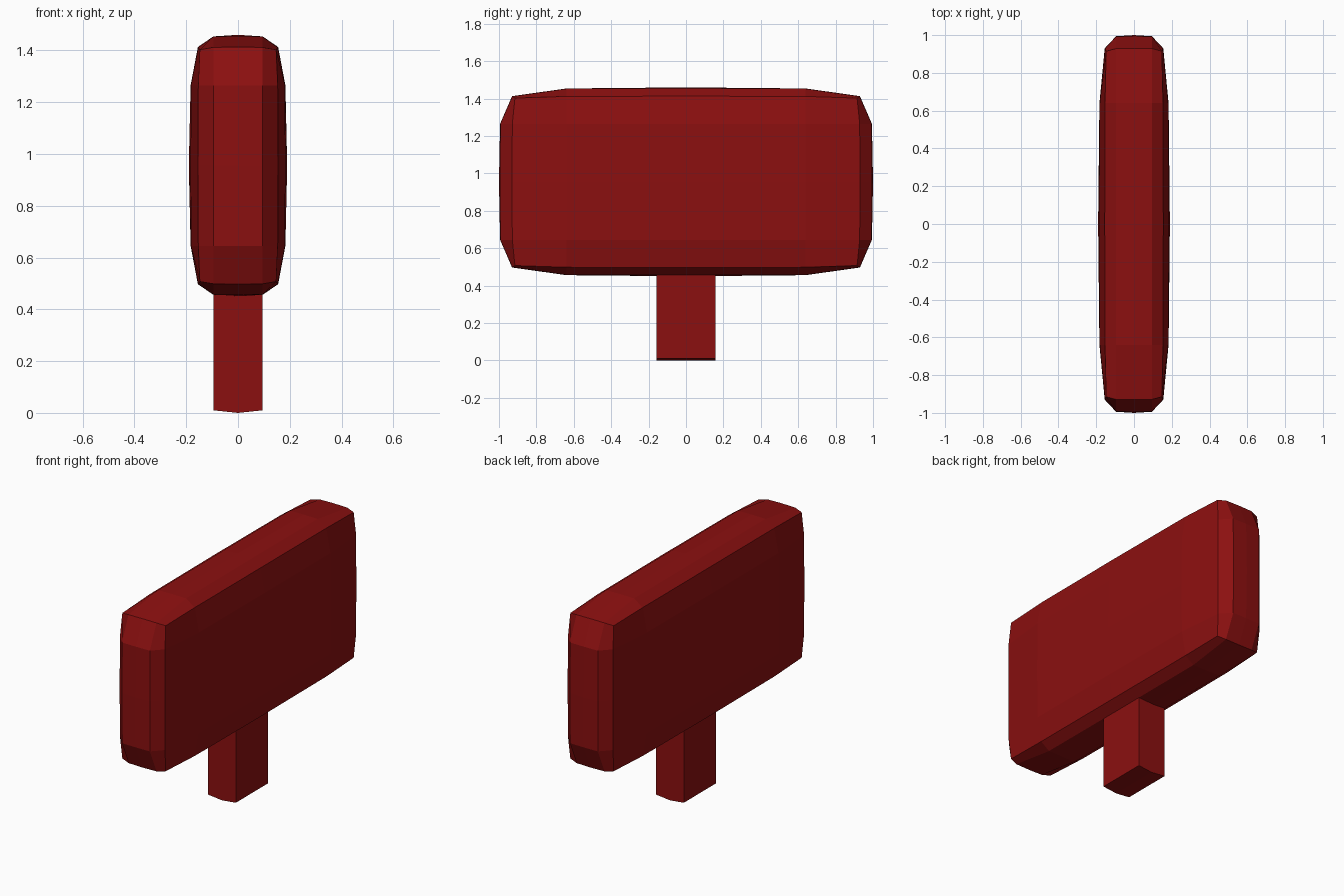
import bpy
import bmesh
from mathutils import Vector

cube = bpy.data.objects.get("Cube")
if cube:
    bpy.data.objects.remove(cube, do_unlink=True)

# Single dark red finish
red = bpy.data.materials.new("dark red")
red.use_nodes = True
red.diffuse_color = (0.26, 0.005, 0.005, 1)
red.node_tree.nodes["Principled BSDF"].inputs["Base Color"].default_value = red.diffuse_color


def finish(bm, name):
    bmesh.ops.recalc_face_normals(bm, faces=bm.faces)
    mesh = bpy.data.meshes.new(name)
    bm.to_mesh(mesh)
    bm.free()
    mesh.materials.append(red)
    obj = bpy.data.objects.new(name, mesh)
    bpy.context.collection.objects.link(obj)
    return obj


# Block: four-segment cube, each side bulging slightly and bevelled at its rim
HALF = (0.19, 1.0, 0.505)      # half size on each axis
INNER = (0.095, 0.64, 0.31)    # position of the intermediate grid lines
RIM = (0.035, 0.07, 0.047)     # how far the outer surface drops at its rim
SHOULDER = (0.007, 0.006, 0.006)


def bulge(p):
    level = [round(abs(c) * 2) for c in p]
    out = Vector()
    for i in range(3):
        if level[i] == 2:
            drops = sorted((0, SHOULDER[i], RIM[i])[level[j]] for j in range(3) if j != i)
            size = HALF[i] - drops[1] - 0.22 * drops[0]
        else:
            size = INNER[i] * level[i]
        out[i] = size if p[i] > 0 else -size
    return out


bm = bmesh.new()
bmesh.ops.create_cube(bm, size=2)
bmesh.ops.subdivide_edges(bm, edges=bm.edges[:], cuts=3, use_grid_fill=True)
for v in bm.verts:
    v.co = bulge(v.co)
block = finish(bm, "block")
block.location.z = 0.955

# Post: extruded profile with a shallow ridge under its foot
bm = bmesh.new()
profile = [(-0.095, 0.48), (-0.095, 0.01), (0, 0), (0.095, 0.01), (0.095, 0.48)]
foot = bm.faces.new([bm.verts.new((x, -0.157, z)) for x, z in profile])
side = bmesh.ops.extrude_face_region(bm, geom=[foot], use_keep_orig=True)
bmesh.ops.translate(bm, vec=(0, 0.314, 0),
                    verts=[g for g in side["geom"] if isinstance(g, bmesh.types.BMVert)])
post = finish(bm, "post")
